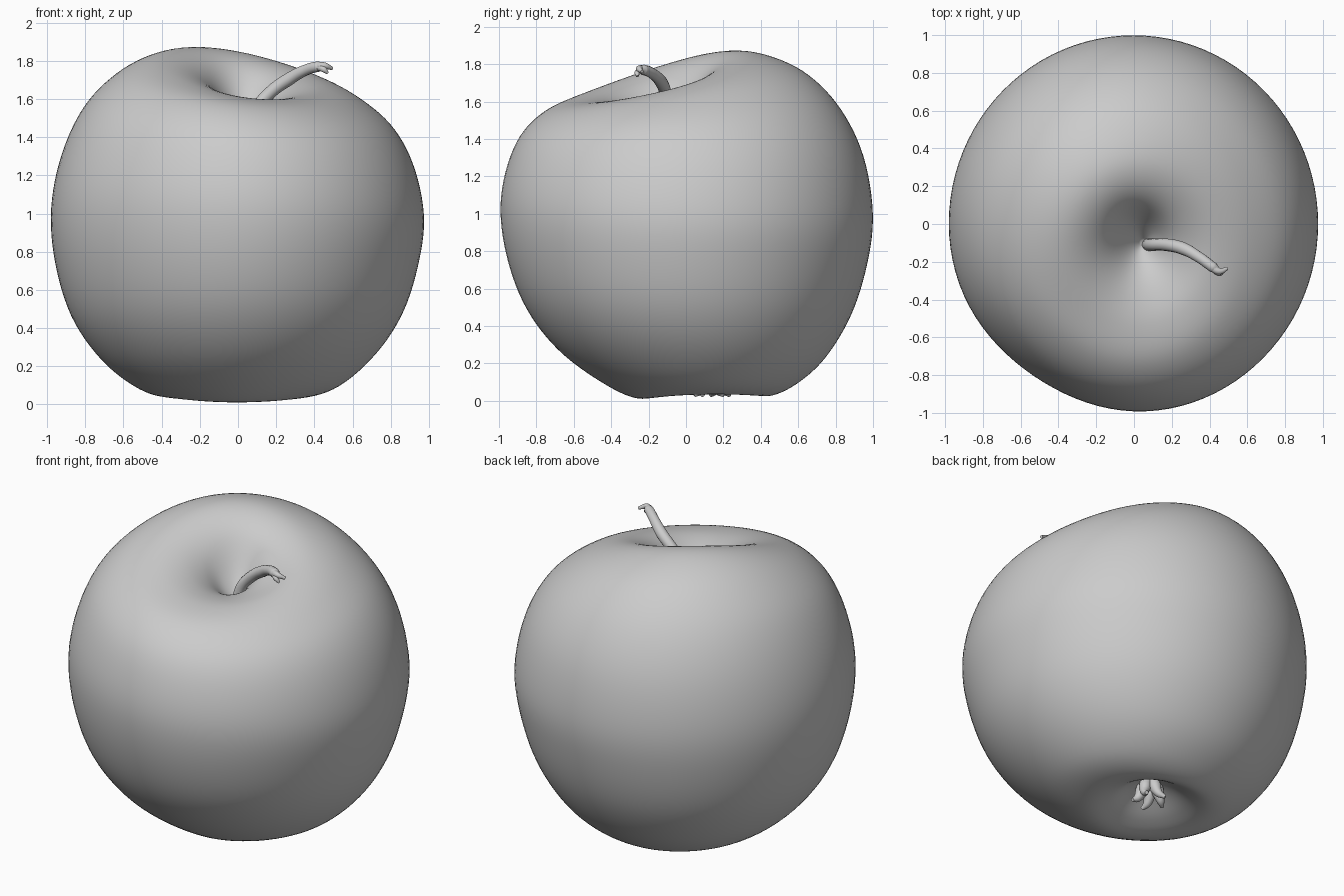
import bpy, bmesh
from math import sin, cos, tau, radians

if "Cube" in bpy.data.objects:
    bpy.data.objects.remove(bpy.data.objects["Cube"])

# Rings from the lower hollow up over the body into the stem hollow:
# reach to left, right, front, back, then the heights there
RINGS = [
    (.03, .03, -.11, .17, .15, .15, .15, .15),
    (.12, .12, -.02, .26, .115, .115, .115, .115),
    (.25, .21, .11, .35, .06, .055, .04, .05),
    (.39, .34, .26, .44, .035, .03, .005, .02),
    (.54, .53, .46, .58, .09, .09, .10, .08),
    (.72, .73, .69, .74, .235, .27, .27, .22),
    (.875, .87, .86, .885, .46, .49, .49, .46),
    (.96, .95, .96, .97, .75, .76, .75, .74),
    (.98, .975, 1.0, 1.0, 1.03, 1.0, 1.02, 1.0),
    (.925, .915, .965, .95, 1.31, 1.27, 1.25, 1.31),
    (.81, .80, .88, .83, 1.56, 1.47, 1.44, 1.56),
    (.64, .62, .73, .66, 1.73, 1.61, 1.57, 1.74),
    (.46, .46, .54, .47, 1.815, 1.675, 1.615, 1.83),
    (.30, .33, .38, .29, 1.815, 1.675, 1.605, 1.85),
    (.16, .20, .25, .13, 1.73, 1.63, 1.56, 1.77),
    (.04, .10, .15, .0, 1.55, 1.52, 1.48, 1.56),
    (-.04, .06, .11, -.09, 1.44, 1.44, 1.44, 1.44),
]
SEGS, SUB = 96, 6


def spline(a, b, c, d, t):
    # blend of interpolating and smoothing cubic, for an even surface
    hard = b + .5 * t * (c - a + t * (2*a - 5*b + 4*c - d + t * (3*(b - c) + d - a)))
    soft = ((1 - t)**3 * a + (3*t**3 - 6*t*t + 4) * b
            + (-3*t**3 + 3*t*t + 3*t + 1) * c + t**3 * d) / 6
    return .6 * hard + .4 * soft


def ring_points(ring):
    l, r, f, b, zl, zr, zf, zb = ring
    pts = []
    for i in range(SEGS):
        a = tau * i / SEGS
        # slight flat on the front left flank
        k = 1.004 - .03 * max(0, cos(a - radians(237))) ** 8
        x = (r - l) / 2 + k * (r + l) / 2 * cos(a)
        y = (b - f) / 2 + k * (b + f) / 2 * sin(a)
        z = ((zl + zr + zf + zb) / 4 + (zr - zl) / 2 * cos(a)
             + (zb - zf) / 2 * sin(a) + (zl + zr - zf - zb) / 4 * cos(2 * a))
        pts.append((x, y, max(z, 0)))
    return pts


# Fruit body
bm = bmesh.new()
loops, last = [], len(RINGS) - 1
for i in range(last):
    four = [RINGS[min(max(j, 0), last)] for j in range(i - 1, i + 3)]
    for s in range(SUB + (i == last - 1)):
        ring = [spline(*v, s / SUB) for v in zip(*four)]
        loops.append([bm.verts.new(p) for p in ring_points(ring)])
for lo, hi in zip(loops, loops[1:]):
    for i in range(SEGS):
        j = (i + 1) % SEGS
        bm.faces.new((lo[i], lo[j], hi[j], hi[i]))
bm.faces.new(loops[0][::-1])
bm.faces.new(loops[-1])
bmesh.ops.recalc_face_normals(bm, faces=bm.faces)
for f in bm.faces:
    f.smooth = True
mesh = bpy.data.meshes.new("apple_body")
bm.to_mesh(mesh)
bm.free()
bpy.context.collection.objects.link(bpy.data.objects.new("apple_body", mesh))


def tubes(name, paths):
    """Round tapered tubes; each path is a list of (x, y, z, radius)."""
    cu = bpy.data.curves.new(name, 'CURVE')
    cu.dimensions = '3D'
    cu.bevel_depth = 1
    cu.bevel_resolution = 4
    cu.use_fill_caps = True
    cu.resolution_u = 8
    for path in paths:
        sp = cu.splines.new('BEZIER')
        sp.bezier_points.add(len(path) - 1)
        for p, (x, y, z, rad) in zip(sp.bezier_points, path):
            p.co, p.radius = (x, y, z), rad
            p.handle_left_type = p.handle_right_type = 'AUTO'
    bpy.context.collection.objects.link(bpy.data.objects.new(name, cu))


# Bent stem with a small forked tip
tubes("stem", [
    [(.07, -.11, 1.40, .035), (.10, -.11, 1.55, .032), (.17, -.11, 1.635, .033),
     (.26, -.13, 1.70, .034), (.35, -.18, 1.75, .029), (.42, -.23, 1.77, .028),
     (.445, -.245, 1.77, .016)],
    [(.41, -.225, 1.77, .024), (.45, -.25, 1.775, .018), (.495, -.235, 1.76, .009)],
    [(.41, -.225, 1.77, .02), (.45, -.26, 1.755, .016), (.47, -.26, 1.735, .007)],
])

# Dried blossom end: a ring of curled sepals
sepals = []
for i in range(5):
    a = tau * i / 5 + .3
    sepals.append([(r * cos(a + tw), .14 + r * sin(a + tw), z, w) for r, z, w, tw in
                   ((.03, .17, .035, 0), (.05, .10, .036, 0),
                    (.07, .055, .024, .15), (.10, .03, .011, .4))])
tubes("blossom_end", sepals)
